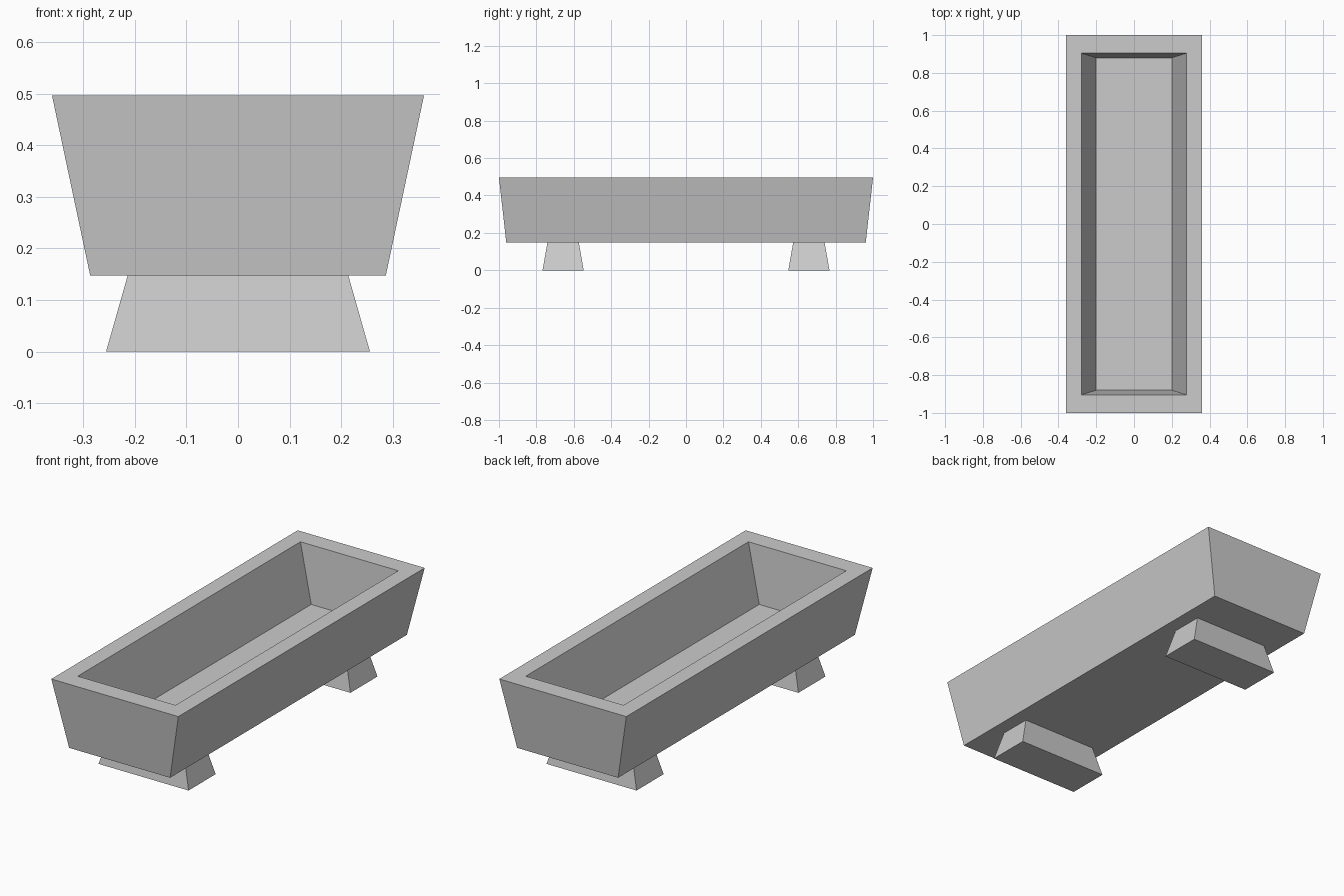
import bpy
import bmesh

cube = bpy.data.objects.get("Cube")
if cube:
    bpy.data.objects.remove(cube, do_unlink=True)

stone = bpy.data.materials.new("grey_stone")
stone.use_nodes = True
GREY = (0.6, 0.6, 0.6, 1.0)
stone.diffuse_color = GREY
stone.node_tree.nodes["Principled BSDF"].inputs["Base Color"].default_value = GREY


def stacked_rectangles(name, sections, y_centre=0.0):
    """Skin rectangular sections (half x, half y, z) in order and cap both ends."""
    bm = bmesh.new()
    rings = []
    for hx, hy, z in sections:
        corners = ((-hx, -hy), (hx, -hy), (hx, hy), (-hx, hy))
        rings.append([bm.verts.new((x, y, z)) for x, y in corners])
    for low, high in zip(rings, rings[1:]):
        for i in range(4):
            j = (i + 1) % 4
            bm.faces.new((low[i], low[j], high[j], high[i]))
    bm.faces.new(rings[0][::-1])
    bm.faces.new(rings[-1])
    bmesh.ops.recalc_face_normals(bm, faces=bm.faces)
    mesh = bpy.data.meshes.new(name)
    bm.to_mesh(mesh)
    bm.free()
    mesh.materials.append(stone)
    obj = bpy.data.objects.new(name, mesh)
    obj.location.y = y_centre
    bpy.context.collection.objects.link(obj)
    return obj


# Trough: up the outside, across the rim, down to the inner floor
BASE, RIM, FLOOR = 0.148, 0.497, 0.205
stacked_rectangles("trough", [
    (0.287, 0.961, BASE),
    (0.361, 1.0, RIM),
    (0.278, 0.904, RIM),
    (0.2, 0.88, FLOOR),
])

# Tapered feet at each end
for name, side in (("front_foot", -1), ("back_foot", 1)):
    stacked_rectangles(name, [(0.256, 0.11, 0.0), (0.214, 0.084, BASE)], side * 0.657)
